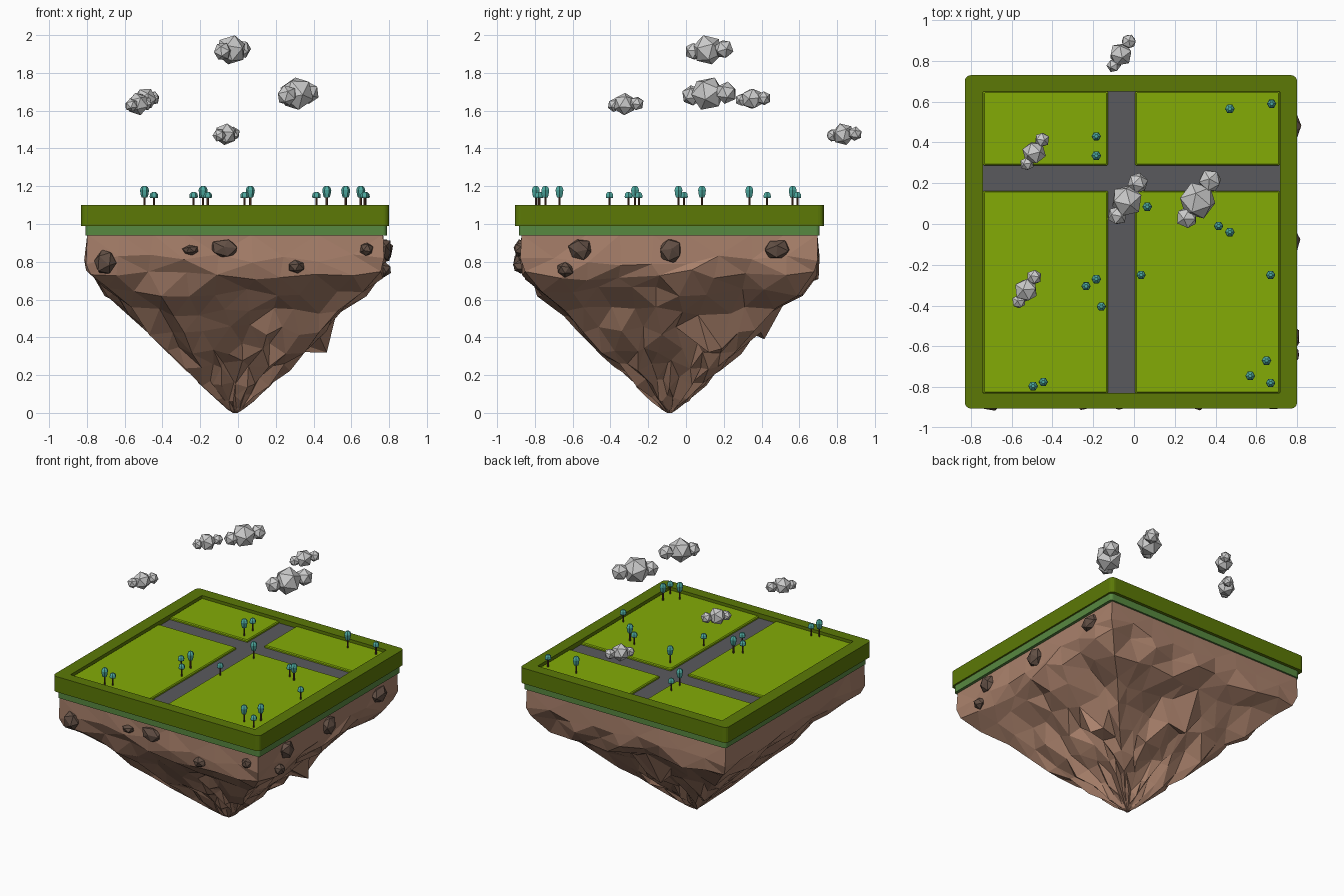
import bpy, bmesh, random
from math import sin, cos, pi
from mathutils import Vector, Matrix, Euler

if "Cube" in bpy.data.objects:
    bpy.data.objects.remove(bpy.data.objects["Cube"])

random.seed(7)
CX, CY = -0.015, -0.0875          # island centre


def material(name, r, g, b):
    m = bpy.data.materials.new(name)
    m.diffuse_color = [(c / 255) ** 2.2 for c in (r, g, b)] + [1]
    m.use_nodes = True
    m.node_tree.nodes["Principled BSDF"].inputs["Base Color"].default_value = m.diffuse_color
    return m


EDGE = material("edge_green", 92, 120, 15)
GRASS = material("grass_green", 130, 170, 15)
TURF = material("turf_green", 88, 135, 66)
ROAD = material("asphalt", 90, 90, 94)
ROCK = material("rock_brown", 168, 128, 107)
STONE = material("stone_brown", 98, 80, 70)
LEAF = material("leaf_teal", 80, 170, 160)
BARK = material("bark_brown", 90, 60, 45)


def finish(bm, name, mat=None):
    bmesh.ops.recalc_face_normals(bm, faces=bm.faces)
    me = bpy.data.meshes.new(name)
    bm.to_mesh(me)
    bm.free()
    ob = bpy.data.objects.new(name, me)
    bpy.context.collection.objects.link(ob)
    if mat:
        me.materials.append(mat)
    return ob


def loft(bm, rings):
    """Skin a stack of equal-length rings and cap both ends."""
    vs = [[bm.verts.new(p) for p in ring] for ring in rings]
    n = len(vs[0])
    for a, b in zip(vs, vs[1:]):
        for i in range(n):
            j = (i + 1) % n
            bm.faces.new((a[i], a[j], b[j], b[i]))
    bm.faces.new(vs[0])
    bm.faces.new(vs[-1])
    return vs


def round_rect(x0, x1, y0, y1, z, r, seg=4):
    pts = []
    for k, (x, y) in enumerate([(x1 - r, y1 - r), (x0 + r, y1 - r), (x0 + r, y0 + r), (x1 - r, y0 + r)]):
        for s in range(seg + 1):
            a = (k + s / seg) * pi / 2
            pts.append((x + r * cos(a), y + r * sin(a), z))
    return pts


def hexagon(x, y, z, r):
    return [(x + r * cos(i * pi / 3), y + r * sin(i * pi / 3), z) for i in range(6)]


def blob(bm, pos, scale, jitter=0.0):
    rot = Euler([random.uniform(0, 6) for _ in range(3)]).to_matrix().to_4x4()
    vs = bmesh.ops.create_icosphere(bm, subdivisions=1, radius=1, matrix=rot)["verts"]
    for v in vs:
        v.co *= 1 + random.uniform(-jitter, jitter)
        v.co = Vector(pos) + v.co * Vector(scale)


# Grass slab: rounded tray with a raised rim
bm = bmesh.new()
outer = (-0.83, 0.80, -0.905, 0.73)
inner = (-0.74, 0.715, -0.83, 0.65)
loft(bm, [round_rect(*outer, 0.99, 0.03), round_rect(*outer, 1.10, 0.03),
          round_rect(*inner, 1.10, 0.004), round_rect(*inner, 1.055, 0.004)])
finish(bm, "grass_slab_rim", EDGE)

# Turf layer beneath
bm = bmesh.new()
under = (-0.808, 0.788, -0.885, 0.708)
loft(bm, [round_rect(*under, z, 0.02) for z in (0.94, 1.0)])
finish(bm, "turf_layer", TURF)


# Crossing roads, sharing one flat surface
def plate(name, x0, x1, y0, y1, z0, z1, mat, lip=0.0):
    b = bmesh.new()
    loft(b, [round_rect(x0, x1, y0, y1, z0, 0.004, 1),
             round_rect(x0, x1, y0, y1, z1 - lip, 0.004, 1),
             round_rect(x0 + lip, x1 - lip, y0 + lip, y1 - lip, z1, 0.004, 1)])
    finish(b, name, mat)


plate("roads", -0.74, 0.715, -0.83, 0.65, 1.05, 1.066, ROAD)

# Four lawns
for i, (x0, x1) in enumerate([(-0.74, -0.128), (0.006, 0.715)]):
    for j, (y0, y1) in enumerate([(-0.83, 0.162), (0.288, 0.65)]):
        plate(f"lawn_{i}{j}", x0, x1, y0, y1, 1.055, 1.082, GRASS, 0.006)

# Rock underside: square rings tapering to a point, roughened
PROFILE = [(0.945, 0.783), (0.81, 0.79), (0.73, 0.765), (0.64, 0.675), (0.54, 0.55), (0.44, 0.455),
           (0.34, 0.36), (0.25, 0.265), (0.16, 0.175), (0.08, 0.095), (0.025, 0.04), (0.0, 0.012)]
N = 9
rings = []
for k, (z, h) in enumerate(PROFILE):
    ring = []
    for side in range(4):
        turn = Matrix.Rotation(side * pi / 2, 3, 'Z')
        for i in range(N):
            t = -1 + 2 * i / N
            amp = 0 if k == 0 else min(0.035, h * 0.13) * (0.3 if k == 1 or i == 0 else 1)
            p = Vector((h + random.uniform(-1.2, 0.9) * amp,
                        h * t + (random.uniform(-1, 1) * amp if i else 0), z))
            if 0 < k < len(PROFILE) - 1:
                p.z += random.uniform(-1, 1) * min(0.03, h * 0.2)
            ring.append(turn @ p + Vector((CX, CY, 0)))
    rings.append(ring)
bm = bmesh.new()
vs = loft(bm, rings)
flat = [v for r in vs[2:] for v in r]
for tip in [(0.47, 0.12, 0.32), (0.42, 0.19, 0.34), (-0.09, 0.415, 0.39)]:   # hanging spurs
    near = min(flat, key=lambda v: (v.co - Vector(tip) - Vector((0, 0, 0.07))).length)
    near.co = tip
    flat.remove(near)
bmesh.ops.triangulate(bm, faces=bm.faces)
finish(bm, "rock_underside", ROCK)

# Stones stuck in the front and right rock faces: along, z, half width, half height
for i, (x, z, w, h) in enumerate([(-0.70, 0.80, 0.065, 0.075), (-0.25, 0.86, 0.045, 0.028),
                                  (-0.07, 0.87, 0.08, 0.055), (0.31, 0.775, 0.05, 0.037),
                                  (0.68, 0.865, 0.04, 0.04)]):
    bm = bmesh.new()
    blob(bm, (x, -0.872, z), (w, 0.045, h), 0.12)
    finish(bm, f"front_stone_{i}", STONE)
for i, (y, z, w, h) in enumerate([(-0.56, 0.865, 0.065, 0.06), (-0.64, 0.76, 0.045, 0.04),
                                  (-0.08, 0.86, 0.065, 0.07), (0.48, 0.865, 0.078, 0.058)]):
    bm = bmesh.new()
    blob(bm, (0.775, y, z), (0.045, w, h), 0.12)
    finish(bm, f"right_stone_{i}", STONE)

# Trees: hexagonal trunk and crown
TALL = [(1.14, 0.015), (1.155, 0.02), (1.18, 0.024), (1.193, 0.019), (1.202, 0.009)]
SHORT = [(1.137, 0.02), (1.145, 0.023), (1.16, 0.02), (1.17, 0.009)]
tall_at = [(-0.495, -0.795), (0.57, -0.745), (0.65, -0.67), (-0.185, -0.27),
           (0.47, -0.04), (0.065, 0.085), (-0.185, 0.335), (0.47, 0.565)]
short_at = [(-0.445, -0.775), (0.67, -0.78), (-0.16, -0.405), (-0.235, -0.305), (0.035, -0.25),
            (0.67, -0.25), (0.415, -0.01), (-0.185, 0.43), (0.675, 0.59)]
for kind, prof, spots in (("tall", TALL, tall_at), ("short", SHORT, short_at)):
    for i, (x, y) in enumerate(spots):
        bm = bmesh.new()
        loft(bm, [hexagon(x, y, z, r) for z, r in prof])
        finish(bm, f"{kind}_tree_crown_{i}", LEAF)
        bm = bmesh.new()
        loft(bm, [hexagon(x, y, z, 0.006) for z in (1.075, 1.15)])
        finish(bm, f"{kind}_tree_trunk_{i}", BARK)

# Clouds: three faceted puffs each
for i, (x, y, z, r) in enumerate([(-0.035, 0.115, 1.922, 0.082), (0.312, 0.115, 1.69, 0.093),
                                  (-0.49, 0.35, 1.663, 0.06), (-0.53, -0.325, 1.635, 0.061),
                                  (-0.065, 0.832, 1.475, 0.06)]):
    bm = bmesh.new()
    for dx, dy, dz, s in [(0, 0, 0, 1), (0.65, 1.05, 0.05, 0.64), (-0.57, -0.9, -0.1, 0.6)]:
        blob(bm, (x + dx * r, y + dy * r, z + dz * r), (s * r,) * 3)
    finish(bm, f"cloud_{i}")
